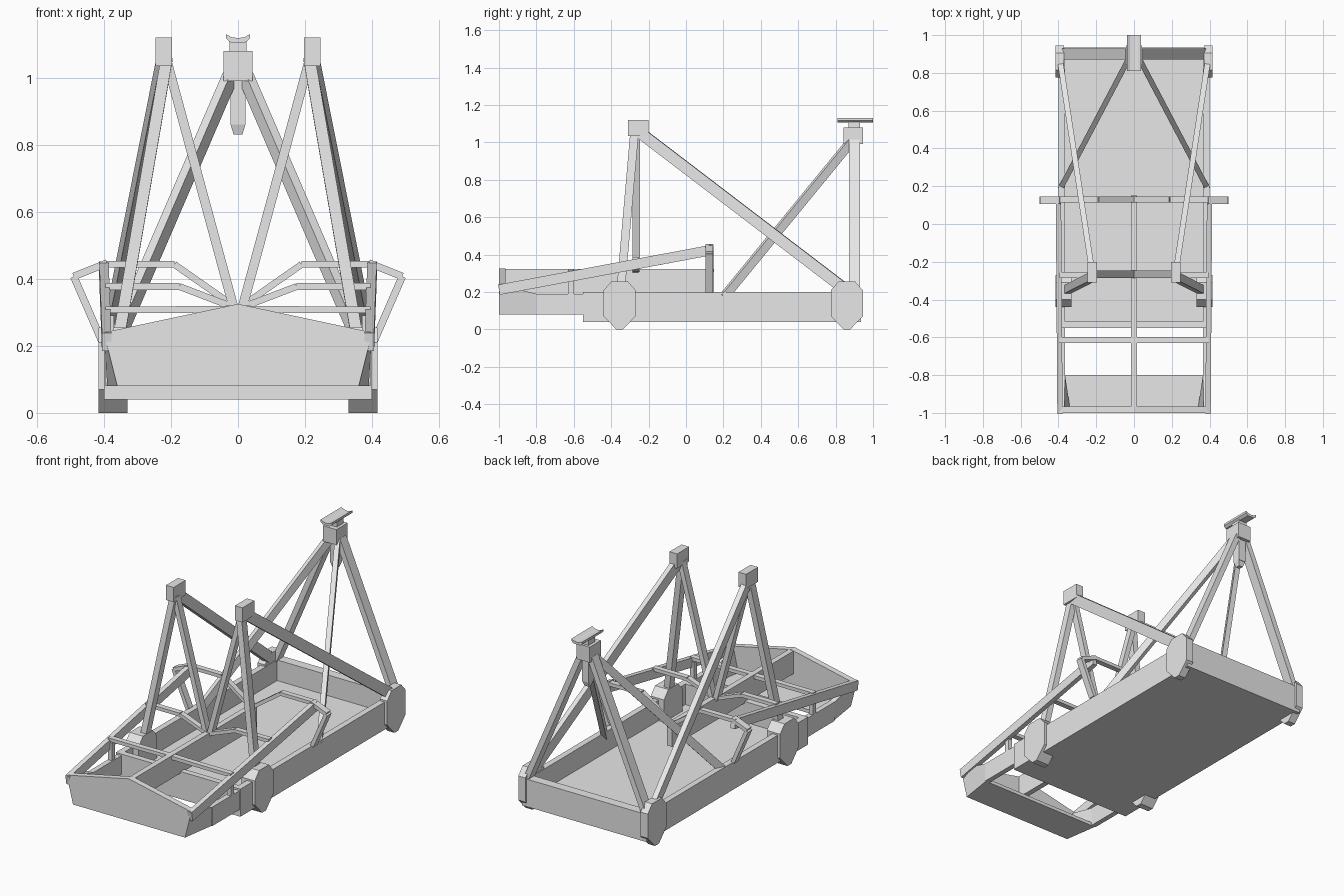
import bpy, bmesh
from mathutils import Vector

cube = bpy.data.objects.get("Cube")
if cube:
    bpy.data.objects.remove(cube, do_unlink=True)

grey = bpy.data.materials.new("plain grey")
grey.use_nodes = True
grey.diffuse_color = (0.8, 0.8, 0.8, 1)
grey.node_tree.nodes["Principled BSDF"].inputs["Base Color"].default_value = (0.8, 0.8, 0.8, 1)


def loft(name, a, b):
    """Closed solid between two matching loops of points."""
    bm = bmesh.new()
    va = [bm.verts.new(p) for p in a]
    vb = [bm.verts.new(p) for p in b]
    bm.faces.new(va)
    bm.faces.new(vb[::-1])
    n = len(a)
    for i in range(n):
        j = (i + 1) % n
        bm.faces.new((va[i], vb[i], vb[j], va[j]))
    bmesh.ops.recalc_face_normals(bm, faces=bm.faces[:])
    mesh = bpy.data.meshes.new(name)
    bm.to_mesh(mesh)
    bm.free()
    mesh.materials.append(grey)
    obj = bpy.data.objects.new(name, mesh)
    bpy.context.collection.objects.link(obj)
    return obj


def box(name, x, y, z):
    ring = [(x[0], y[0]), (x[1], y[0]), (x[1], y[1]), (x[0], y[1])]
    return loft(name, [(*p, z[0]) for p in ring], [(*p, z[1]) for p in ring])


def beam(name, p, q, w, h, hint=(0, 0, 1)):
    """Rectangular bar from p to q: w across, h towards the hint."""
    p, q = Vector(p), Vector(q)
    d = (q - p).normalized()
    side = d.cross(Vector(hint)).normalized()
    up = side.cross(d)
    ring = [side * (i * w / 2) + up * (j * h / 2)
            for i, j in ((-1, -1), (1, -1), (1, 1), (-1, 1))]
    return loft(name, [p + r for r in ring], [q + r for r in ring])


def path(name, points, w, h, hint=(0, 0, 1)):
    for p, q in zip(points, points[1:]):
        beam(name, p, q, w, h, hint)


# Open tray hull
box("tray_floor", (-0.395, 0.395), (-0.55, 0.93), (0.04, 0.08))
box("tray_back_wall", (-0.395, 0.395), (0.88, 0.935), (0.04, 0.2))
box("tray_front_wall", (-0.395, 0.395), (-0.55, -0.515), (0.04, 0.2))

# Pointed front panel, tapering towards its base
front = [(-0.36, 0.08), (0.36, 0.08), (0.4, 0.24), (0, 0.325), (-0.4, 0.24)]
loft("front_panel", [(x, -1, z) for x, z in front], [(x, -0.965, z) for x, z in front])
nose = [(-0.36, -1), (0.36, -1), (0.39, -0.8), (-0.39, -0.8)]
loft("nose_floor", [(x, y, 0.08) for x, y in nose], [(x, y, 0.1) for x, y in nose])

# Central spine plate
box("spine", (-0.016, 0.016), (-0.97, 0.15), (0.19, 0.322))

foot_outline = [(-0.085, 0.21), (-0.045, 0.255), (0.045, 0.255), (0.085, 0.21),
                (0.085, 0.07), (0.018, 0), (-0.018, 0), (-0.085, 0.07)]

for s, side in ((1, "left"), (-1, "right")):
    # Hull sides and nose cheeks
    box(f"{side}_tray_wall", (s * 0.365, s * 0.4), (-0.55, 0.935), (0.04, 0.2))
    box(f"{side}_cheek_plate", (s * 0.365, s * 0.395), (-0.8, -0.54), (0.08, 0.19))
    loft(f"{side}_nose_cheek",
         [(s * 0.36, -1, 0.08), (s * 0.335, -1, 0.08), (s * 0.37, -1, 0.24), (s * 0.4, -1, 0.24)],
         [(s * 0.39, -0.8, 0.08), (s * 0.365, -0.8, 0.08),
          (s * 0.365, -0.8, 0.19), (s * 0.395, -0.8, 0.19)])

    # Eight-sided feet
    for end, yc, inner in (("front", -0.355, 0.33), ("rear", 0.86, 0.37)):
        loft(f"{side}_{end}_foot", [(s * inner, yc + y, z) for y, z in foot_outline],
             [(s * 0.416, yc + y, z) for y, z in foot_outline])

    # Rising side rail with post and outer hoop
    beam(f"{side}_side_rail", (s * 0.392, -1, 0.212), (s * 0.4, 0.14, 0.425), 0.028, 0.055)
    box(f"{side}_rail_post", (s * 0.37, s * 0.395), (-0.63, -0.6), (0.17, 0.29))
    path(f"{side}_hoop", [(s * 0.39, 0.125, 0.447), (s * 0.49, 0.125, 0.407),
                          (s * 0.4, 0.125, 0.2)], 0.04, 0.022)

    # Cross ribs falling to the spine
    for y, z, knee in ((-0.615, 0.308, 0.2), (-0.27, 0.377, 0.175), (0.13, 0.443, 0.19)):
        path(f"{side}_rib", [(s * 0.395, y, z), (s * knee, y, z), (0, y, 0.31)], 0.032, 0.02)

    # Front tower: head block, strut to foot, strut to spine, long brace to rear foot
    box(f"{side}_tower_head", (s * 0.197, s * 0.246), (-0.31, -0.2), (1.035, 1.12))
    beam(f"{side}_tower_leg", (s * 0.212, -0.275, 1.06), (s * 0.36, -0.35, 0.2),
         0.045, 0.035, (1, 0, 0))
    beam(f"{side}_tower_inner_leg", (s * 0.215, -0.265, 1.06), (s * 0.012, -0.265, 0.31),
         0.04, 0.028)
    beam(f"{side}_long_brace", (s * 0.222, -0.25, 1.055), (s * 0.392, 0.87, 0.2), 0.03, 0.06)

    # Rear mast legs
    beam(f"{side}_mast_leg", (s * 0.03, 0.9, 1.01), (s * 0.39, 0.9, 0.17), 0.058, 0.032)
    beam(f"{side}_mast_brace", (s * 0.025, 0.88, 1.0), (s * 0.383, 0.2, 0.17), 0.028, 0.045)

# Rear mast head with hanging rod
box("mast_head", (-0.043, 0.043), (0.842, 0.945), (0.99, 1.08))
box("hanging_rod", (-0.022, 0.022), (0.875, 0.925), (0.86, 1.0))
ends = [[(i * r, 0.9 + j * r, z) for i, j in ((-1, -1), (1, -1), (1, 1), (-1, 1))]
        for r, z in ((0.022, 0.86), (0.013, 0.83))]
loft("rod_tip", *ends)

# Saddle on a short stem
box("saddle_stem", (-0.026, 0.026), (0.87, 0.93), (1.07, 1.112))
saddle = [(-0.036, 1.13), (-0.02, 1.121), (0, 1.118), (0.02, 1.121), (0.036, 1.13),
          (0.036, 1.117), (0.022, 1.105), (-0.022, 1.105), (-0.036, 1.117)]
loft("saddle", [(x, 0.81, z) for x, z in saddle], [(x, 1.0, z) for x, z in saddle])
